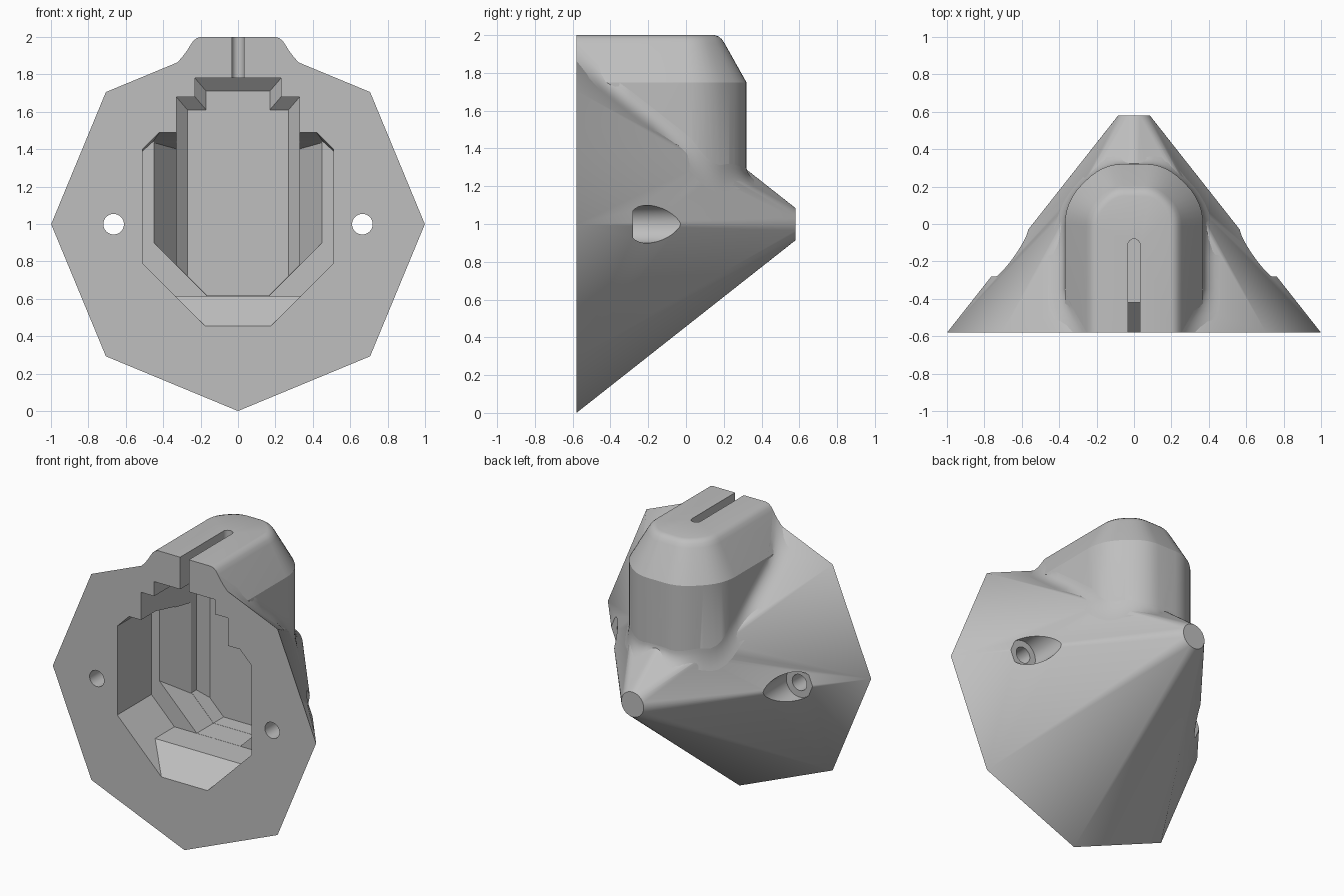
import bpy, bmesh, math
from mathutils import Vector
from mathutils.bvhtree import BVHTree

cube = bpy.data.objects.get("Cube")
if cube:
    bpy.data.objects.remove(cube, do_unlink=True)

grey = bpy.data.materials.new("plain grey")
grey.use_nodes = True
colour = (0.52, 0.52, 0.52, 1)
grey.diffuse_color = colour
grey.node_tree.nodes["Principled BSDF"].inputs["Base Color"].default_value = colour

FRONT, BACK, CZ, R = -0.58, 0.58, 0.999, 0.999


def finish(name, bm):
    bmesh.ops.recalc_face_normals(bm, faces=bm.faces)
    mesh = bpy.data.meshes.new(name)
    bm.to_mesh(mesh)
    bm.free()
    mesh.materials.append(grey)
    ob = bpy.data.objects.new(name, mesh)
    bpy.context.collection.objects.link(ob)
    return ob


def loft(name, rings):
    """Solid through closed rings of equal length, capped at both ends."""
    bm = bmesh.new()
    rows = [[bm.verts.new(p) for p in ring] for ring in rings]
    n = len(rows[0])
    for a, b in zip(rows, rows[1:]):
        for i in range(n):
            j = (i + 1) % n
            bm.faces.new((a[i], a[j], b[j], b[i]))
    bm.faces.new(rows[0])
    bm.faces.new(rows[-1])
    return finish(name, bm)


def circle(x, y, z, r, n):
    return [Vector((x + r * math.cos(2 * math.pi * i / n), y,
                    z + r * math.sin(2 * math.pi * i / n))) for i in range(n)]


def section(y, half):
    """Symmetric cross-section at depth y from its +x half."""
    return ([Vector((x, y, z)) for x, z in half]
            + [Vector((-x, y, z)) for x, z in reversed(half)])


def boolean(target, tool, operation):
    mod = target.modifiers.new("cut", "BOOLEAN")
    mod.operation = operation
    mod.solver = "EXACT"
    mod.object = tool
    bpy.context.view_layer.update()
    with bpy.context.temp_override(object=target, active_object=target):
        bpy.ops.object.modifier_apply(modifier=mod.name)
    bpy.data.objects.remove(tool, do_unlink=True)


def smooth(ob, degrees):
    bpy.ops.object.select_all(action="DESELECT")
    ob.select_set(True)
    bpy.context.view_layer.objects.active = ob
    bpy.ops.object.shade_smooth_by_angle(angle=math.radians(degrees))


# Octagonal base blending to a small round tip
bm = bmesh.new()
for p in circle(0, FRONT, CZ, R, 8) + circle(0, BACK, CZ, 0.085, 32):
    bm.verts.new(p)
bmesh.ops.convex_hull(bm, input=bm.verts)
bmesh.ops.dissolve_limit(bm, angle_limit=0.005, verts=bm.verts, edges=bm.edges)
surface_bm = bm.copy()
bmesh.ops.triangulate(surface_bm, faces=surface_bm.faces)
surface = BVHTree.FromBMesh(surface_bm)
surface_bm.free()
body = finish("cone_body", bm)


# Housing on top: plan outline with rounded, chamfered rear corners
def bezier(a, c, b, n):
    return [a * (1 - t) ** 2 + c * 2 * t * (1 - t) + b * t * t
            for t in (i / n for i in range(n + 1))]


def outline(inset, side_steps=1):
    w, b, c = 0.37 - inset, 0.32 - inset, 0.2 - 0.586 * inset
    v1, v2 = Vector((w, b - c)), Vector((w - c, b))
    d = (v2 - v1) * 0.45
    k = d.length
    half = bezier(v1 - Vector((0, k)), v1, v1 + d, 6)
    half += bezier(v2 - d, v2, v2 - Vector((k * 0.8, 0)), 6)
    start, end = Vector((w, FRONT)), half[0]
    half = [start.lerp(end, i / side_steps) for i in range(side_steps)] + half
    return half + [Vector((-p.x, p.y)) for p in reversed(half)]


layers = [(0, 1.15), (0, 1.75), (0.115, 1.955), (0.13, 1.978), (0.148, 1.993), (0.17, 2)]
housing = loft("housing", [[p.to_3d() + Vector((0, 0, z)) for p in outline(i)]
                           for i, z in layers])
boolean(body, housing, "UNION")

# Straight-walled front pocket with a sloping sill
sill = lambda d: [(0.51, 0.79), (0.175 + d, 0.455 + d)]
upper = [(0.33, 1.49), (0.42, 1.49), (0.51, 1.40)]
lower = [(0.33, 1.44), (0.455, 1.44), (0.51, 1.39)]
pocket = loft("front_pocket", [section(-0.62, upper + sill(-0.04)),
                               section(-0.42, upper + sill(0.16)),
                               section(-0.21, lower + sill(0.16))])
# Inner pocket narrowing towards the back
wide = [(0.45, 1.435), (0.45, 0.9), (0.166, 0.616)]
narrow = [(0.325, 1.40), (0.325, 0.775), (0.166, 0.616)]
inner = loft("inner_pocket", [section(-0.23, wide), section(-0.21, wide),
                              section(-0.03, narrow)])
# Stepped tunnel with a tapered end
tunnel_wide = [(0.23, 1.78), (0.23, 1.68), (0.33, 1.68), (0.33, 0.782), (0.165, 0.617)]
tunnel_end = [(0.17, 1.71), (0.17, 1.61), (0.27, 1.61), (0.27, 0.722), (0.165, 0.617)]
tunnel = loft("stepped_tunnel", [section(-0.65, tunnel_wide), section(0.02, tunnel_wide),
                                 section(0.08, tunnel_end)])
for tool in (pocket, inner, tunnel):
    boolean(body, tool, "DIFFERENCE")

# Round-ended slot in the roof
s = 0.033
arc = [Vector((s * math.cos(a), -0.08 - s + s * math.sin(a), 0))
       for a in (math.pi * i / 12 for i in range(13))]
plan = [Vector((s, -0.7, 0))] + arc + [Vector((-s, -0.7, 0))]
slot = loft("roof_slot", [[p + Vector((0, 0, z)) for p in plan] for z in (1.74, 2.1)])
boolean(body, slot, "DIFFERENCE")

# Screw holes with counterbores
for side in (-1, 1):
    for name, r, y0, y1 in (("counterbore", 0.1, -0.28, 0.3), ("screw_hole", 0.055, -0.7, -0.2)):
        tool = loft(name, [circle(side * 0.665, y, CZ, r, 32) for y in (y0, y1)])
        boolean(body, tool, "DIFFERENCE")
smooth(body, 25)


# Concave fillet where the housing meets the cone
def cone_height(p):
    hit = surface.ray_cast(Vector((p.x, max(p.y, FRONT + 0.001), 3)), Vector((0, 0, -1)))[0]
    return hit.z if hit else 1.2


path = outline(0, 10)
rings = []
for i, p in enumerate(path):
    t = path[min(i + 1, len(path) - 1)] - path[max(i - 1, 0)]
    n = Vector((t.y, -t.x)).normalized()

    def wall(z):
        return (p - n * max(0, z - 1.75) * 0.56).to_3d() + Vector((0, 0, z))

    h = cone_height(p)
    for _ in range(4):
        h = cone_height(wall(h))
    r = 0.04 + 0.045 * abs(n.x)
    corner, out = wall(h), n.to_3d()
    foot = surface.find_nearest(corner + out * r - Vector((0, 0, 0.7 * r)))[0]
    buried = corner - out * 0.025 - Vector((0, 0, 0.03))
    rings.append(bezier(wall(h + r), corner, foot, 6) + [buried])
fillet = loft("housing_fillet", rings)
smooth(fillet, 35)
